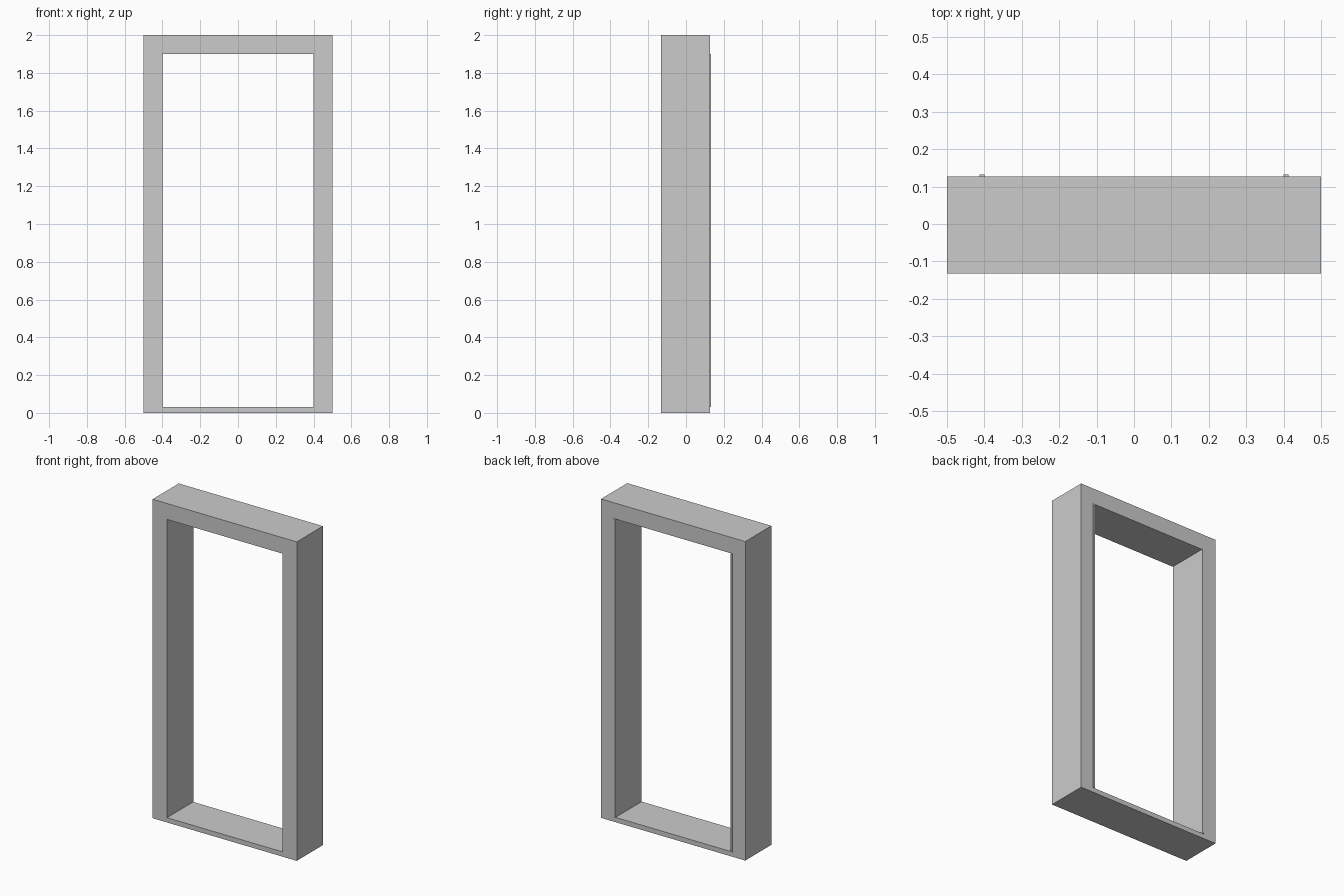
import bpy, bmesh

if "Cube" in bpy.data.objects:
    bpy.data.objects.remove(bpy.data.objects["Cube"])

FRONT, BACK, STRIP_BACK = -0.132, 0.127, 0.132
OUTER, INNER = 0.5, 0.4
SILL, HEAD, TOP = 0.03, 1.9, 2.0


def finish(name, bm):
    bmesh.ops.recalc_face_normals(bm, faces=bm.faces)
    mesh = bpy.data.meshes.new(name)
    bm.to_mesh(mesh)
    bm.free()
    obj = bpy.data.objects.new(name, mesh)
    bpy.context.collection.objects.link(obj)
    return obj


def rect(bm, half, z0, z1):
    return [bm.verts.new((x, FRONT, z))
            for x, z in ((-half, z0), (half, z0), (half, z1), (-half, z1))]


def box(name, x0, x1, y0, y1, z0, z1):
    bm = bmesh.new()
    bmesh.ops.create_cube(bm, size=1)
    for v in bm.verts:
        v.co = (x1 if v.co.x > 0 else x0,
                y1 if v.co.y > 0 else y0,
                z1 if v.co.z > 0 else z0)
    return finish(name, bm)


# Door frame: rectangular ring pushed back through its depth
bm = bmesh.new()
outer = rect(bm, OUTER, 0, TOP)
inner = rect(bm, INNER, SILL, HEAD)
for i in range(4):
    j = (i + 1) % 4
    bm.faces.new((outer[i], outer[j], inner[j], inner[i]))
ring = bmesh.ops.extrude_face_region(bm, geom=bm.faces[:], use_keep_orig=True)
moved = [g for g in ring["geom"] if isinstance(g, bmesh.types.BMVert)]
bmesh.ops.translate(bm, verts=moved, vec=(0, BACK - FRONT, 0))
finish("door_frame", bm)

# Thin strips standing proud of the back beside the opening
for side, name in ((-1, "left_strip"), (1, "right_strip")):
    x0, x1 = sorted((side * INNER, side * (INNER + 0.013)))
    box(name, x0, x1, BACK, STRIP_BACK, SILL, HEAD)
